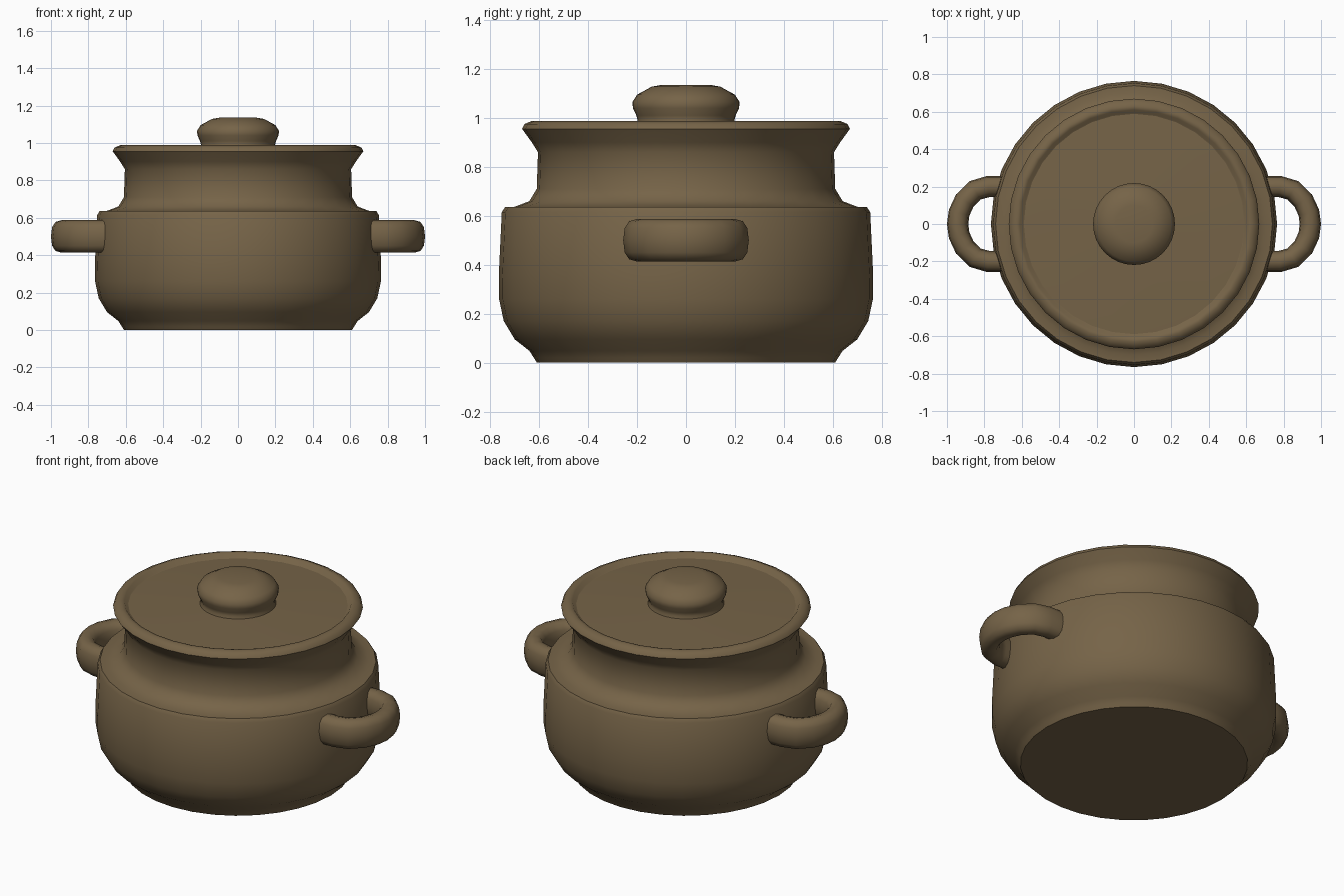
import bpy, bmesh, math
from mathutils import Vector

cube = bpy.data.objects.get("Cube")
if cube:
    bpy.data.objects.remove(cube, do_unlink=True)

clay = bpy.data.materials.new("brown_clay")
clay.use_nodes = True
clay.diffuse_color = (0.18, 0.126, 0.064, 1)
bsdf = next(n for n in clay.node_tree.nodes if n.type == 'BSDF_PRINCIPLED')
bsdf.inputs["Base Color"].default_value = clay.diffuse_color


def finish(name, bm, angle):
    bmesh.ops.recalc_face_normals(bm, faces=bm.faces)
    mesh = bpy.data.meshes.new(name)
    bm.to_mesh(mesh)
    bm.free()
    mesh.materials.append(clay)
    obj = bpy.data.objects.new(name, mesh)
    bpy.context.collection.objects.link(obj)
    bpy.ops.object.select_all(action='DESELECT')
    obj.select_set(True)
    bpy.context.view_layer.objects.active = obj
    bpy.ops.object.shade_smooth_by_angle(angle=math.radians(angle))
    return obj


def bridge(bm, rings):
    n = len(rings[0])
    for a, b in zip(rings, rings[1:]):
        for i in range(n):
            j = (i + 1) % n
            bm.faces.new((a[i], a[j], b[j], b[i]))
    bm.faces.new(rings[0])
    bm.faces.new(rings[-1])


def lathe(name, profile, angle=50, sides=32):
    bm = bmesh.new()
    turns = [math.tau * i / sides for i in range(sides)]
    bridge(bm, [[bm.verts.new((r * math.cos(t), r * math.sin(t), z)) for t in turns]
                for r, z in profile])
    return finish(name, bm, angle)


# Pot: foot, rounded belly, shoulder, neck and flared rim
lathe("pot_body", [
    (0.61, 0), (0.622, 0.02), (0.64, 0.048), (0.70, 0.095), (0.745, 0.17),
    (0.764, 0.26), (0.765, 0.36), (0.753, 0.615), (0.74, 0.635), (0.70, 0.637),
    (0.64, 0.66), (0.61, 0.71), (0.605, 0.86), (0.63, 0.90), (0.67, 0.955),
    (0.66, 0.975), (0.63, 0.988), (0.61, 0.985), (0.595, 0.965), (0.57, 0.962)])

# Lid sits just inside the rim
lathe("lid", [(0.60, 0.94), (0.595, 0.964), (0.5, 0.968), (0.22, 0.975), (0.1, 0.978)])
lathe("lid_knob", [
    (0.21, 0.965), (0.198, 0.99), (0.203, 1.01), (0.217, 1.04), (0.219, 1.065),
    (0.2, 1.095), (0.14, 1.128), (0.1, 1.135)])


# Handles: oval tube swept along a half loop, one on each side
def handle(name, side, sides=12):
    half = [(0.68, 0.2), (0.78, 0.2), (0.85, 0.18), (0.905, 0.125), (0.935, 0.06)]
    path = [Vector((x, y, 0.5)) for x, y in half] + [Vector((0.943, 0, 0.5))]
    path += [Vector((x, -y, 0.5)) for x, y in reversed(half)]
    bm = bmesh.new()
    rings = []
    for i, p in enumerate(path):
        tangent = (path[min(i + 1, len(path) - 1)] - path[max(i - 1, 0)]).normalized()
        out = Vector((-tangent.y, tangent.x, 0))
        ring = []
        for k in range(sides):
            t = math.tau * k / sides
            c, s = math.cos(t), math.sin(t)
            q = p + out * 0.057 * math.copysign(abs(c) ** 0.8, c)
            q.z += 0.087 * math.copysign(abs(s) ** 0.8, s)
            ring.append(bm.verts.new((q.x * side, q.y, q.z)))
        rings.append(ring)
    bridge(bm, rings)
    finish(name, bm, 60)


handle("left_handle", 1)
handle("right_handle", -1)
